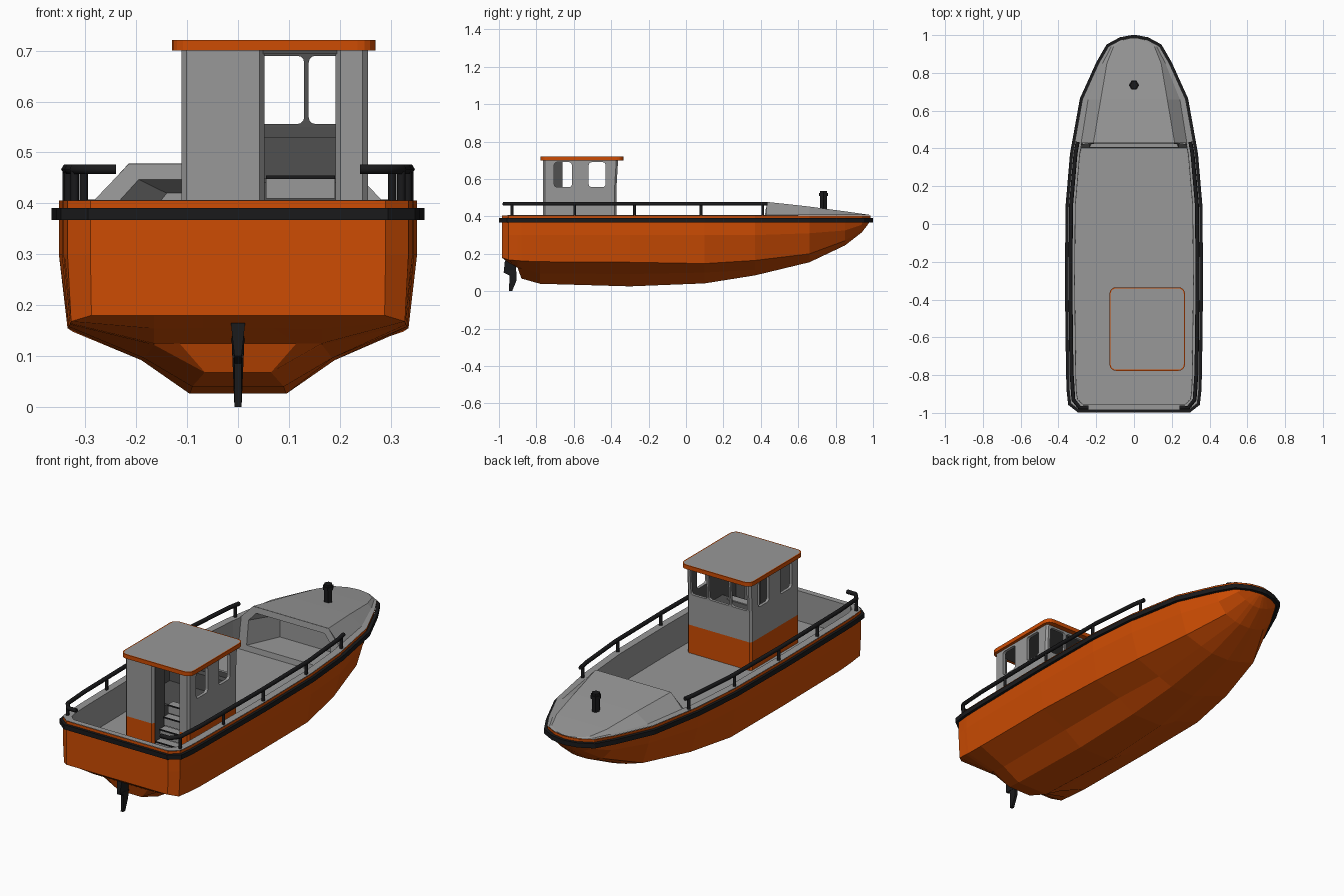
import bpy, bmesh, math
from mathutils import Vector

if "Cube" in bpy.data.objects:
    bpy.data.objects.remove(bpy.data.objects["Cube"])


def material(name, r, g, b):
    m = bpy.data.materials.new(name)
    m.diffuse_color = (r, g, b, 1)
    m.use_nodes = True
    m.node_tree.nodes["Principled BSDF"].inputs["Base Color"].default_value = m.diffuse_color
    return m


ORANGE = material("hull orange", 0.61, 0.072, 0.001)
GREY = material("deck grey", 0.315, 0.315, 0.315)
BLACK = material("rubber black", 0.010, 0.010, 0.011)
DARK = material("interior dark grey", 0.08, 0.08, 0.08)


def finish(name, bm, *mats):
    me = bpy.data.meshes.new(name)
    bm.to_mesh(me)
    bm.free()
    ob = bpy.data.objects.new(name, me)
    bpy.context.collection.objects.link(ob)
    for m in mats:
        me.materials.append(m)
    return ob


def loft(name, rings, mat, closed=True, caps=(), face_dir=None):
    """Skin rings of points; the last face is made to look along face_dir."""
    bm = bmesh.new()
    vs = [[bm.verts.new(p) for p in r] for r in rings]
    n = len(rings[0])
    for a, b in zip(vs, vs[1:]):
        for i in range(n if closed else n - 1):
            j = (i + 1) % n
            f = bm.faces.new((a[i], a[j], b[j], b[i]))
    for c in caps:
        f = bm.faces.new(vs[c])
    bmesh.ops.recalc_face_normals(bm, faces=bm.faces[:])
    bm.normal_update()
    if face_dir and f.normal.dot(Vector(face_dir)) < 0:
        bmesh.ops.reverse_faces(bm, faces=bm.faces[:])
    return finish(name, bm, mat)


def box(name, lo, hi, mat=None, bevel=0, axis=2, seg=1):
    bm = bmesh.new()
    bmesh.ops.create_cube(bm, size=1)
    for v in bm.verts:
        v.co = [lo[k] + (v.co[k] + 0.5) * (hi[k] - lo[k]) for k in range(3)]
    if bevel:
        es = [e for e in bm.edges if abs((e.verts[0].co - e.verts[1].co)[axis]) > 1e-5]
        bmesh.ops.bevel(bm, geom=es, offset=bevel, segments=seg, profile=0.5, affect='EDGES')
    return finish(name, bm, *([mat] if mat else []))


def mirrored(half):
    return half + [(-p[0],) + tuple(p[1:]) for p in reversed(half)]


# Hull stations: y, keel w/z, mid w/z, chine w/z, side z, sheer w
ST = [
    (-.985, .07, .18, .165, .18, .288, .18, .30, .29),
    (-.95, .07, .155, .165, .154, .328, .168, .30, .335),
    (-.90, .115, .125, .165, .125, .329, .164, .30, .341),
    (-.88, .065, .068, .165, .122, .33, .162, .30, .343),
    (-.78, .09, .040, .185, .096, .333, .158, .30, .346),
    (-.30, .095, .026, .19, .092, .335, .155, .30, .352),
    (.10, .09, .042, .18, .10, .325, .148, .30, .348),
    (.37, .07, .085, .15, .115, .285, .165, .30, .325),
    (.66, .05, .155, .12, .17, .215, .20, .31, .273),
    (.85, .03, .245, .06, .25, .12, .27, .325, .187),
    (.94, .02, .315, .04, .32, .07, .33, .355, .135),
    (.975, .01, .36, .02, .362, .035, .368, .38, .07),
    (.986, .003, .385, .005, .386, .008, .387, .39, .012),
]
TOP, DECK = .406, .252


def sheer(y):
    for a, b in zip(ST, ST[1:]):
        if y <= b[0]:
            return a[8] + (b[8] - a[8]) * (y - a[0]) / (b[0] - a[0])
    return ST[-1][8]


rings = []
for y, kw, kz, mw, mz, cw, cz, sz, w in ST:
    side = w if y < .5 else w - (TOP - sz) * .25 * min(1, w / .1)
    rings.append(mirrored([(w, y, TOP), (side, y, sz), (cw, y, cz), (mw, y, mz), (kw, y, kz)]))
loft("hull", rings, ORANGE, closed=False, caps=(-1, 0), face_dir=(0, -1, 0))

# Gunwale top, inner bulwark and working deck
outer = [(s[8], s[0]) for s in ST if s[0] < .5] + [(sheer(.6), .6)]
inner = [(w - .038, y) for w, y in outer]
inner[0] = (outer[0][0] - .02, -.955)
inner[1] = (outer[1][0] - .038, -.93)
tub = [mirrored([(w, y, TOP + .001) for w, y in outer]),
       mirrored([(w, y, TOP + .001) for w, y in inner]),
       mirrored([(w - .001 - .01 * (y > .5), y, DECK) for w, y in inner])]
loft("deck_and_bulwark", tub, GREY, caps=(-1,), face_dir=(0, 0, 1))

# Rubber fender all round the sheer
line = [Vector(p) for p in mirrored([(s[8], s[0]) for s in ST])]


def offset(d):
    out = []
    for i, p in enumerate(line):
        a = (p - line[i - 1]).normalized()
        b = (line[(i + 1) % len(line)] - p).normalized()
        na, nb = Vector((a.y, -a.x)), Vector((b.y, -b.x))
        m = (na + nb).normalized()
        out.append(p + m * d / max(.6, m.dot(na)))
    return out


loft("fender", [[(p.x, p.y, z) for p in offset(d)] for d, z in
                ((-.002, .367), (.014, .367), (.014, .391), (-.002, .391))], BLACK)

# Raised foredeck
rings = []
for y in (.43, .66, .85, .94, .975, .986):
    w = sheer(y)
    tz = TOP + .07 * (1 - ((y - .43) / .556) ** 1.15) + .002
    tw = min(.215 - (y - .43) * .17, w * .8)
    rings.append(mirrored([(w, y, TOP + .001), (w * .89, y, TOP + .002), (tw, y, tz)]))
rings = [[r[i] for r in rings] for i in range(6)]
loft("foredeck", rings, GREY, closed=False, face_dir=(0, 0, 1))


# Foredeck bulkhead with recessed locker
def lean(pts):
    return mirrored([(x, .402 + (z - DECK) * .13, z) for x, z in pts])


loft("foredeck_bulkhead",
     [lean([(.285, DECK), (.281, TOP + .002), (.215, .477)]),
      lean([(.235, .28), (.235, .403), (.195, .447)]),
      mirrored([(.16, .57, .28), (.16, .57, .395), (.14, .57, .42)])],
     GREY, caps=(-1,), face_dir=(0, -1, 0))

# Mooring post
for nm, r, lo, hi in (("mooring_post", .021, .43, .535), ("mooring_post_cap", .027, .508, .524)):
    loft(nm, [[(r * math.cos(k * math.pi / 3), .735 + r * math.sin(k * math.pi / 3), z)
               for k in range(6)] for z in (lo, hi)], BLACK, caps=(0, -1))


# Side rails and their posts
def tube(name, pts, r):
    cu = bpy.data.curves.new(name, 'CURVE')
    cu.dimensions = '3D'
    cu.bevel_depth, cu.bevel_resolution, cu.use_fill_caps = r, 1, True
    sp = cu.splines.new('POLY')
    sp.points.add(len(pts) - 1)
    for q, p in zip(sp.points, pts):
        q.co = (*p, 1)
    ob = bpy.data.objects.new(name, cu)
    bpy.context.collection.objects.link(ob)
    cu.materials.append(BLACK)
    bpy.ops.object.select_all(action='DESELECT')
    ob.select_set(True)
    bpy.context.view_layer.objects.active = ob
    bpy.ops.object.convert(target='MESH')


for s, side in ((1, "right"), (-1, "left")):
    path = [(s * .24, -.972, .467), (s * .288, -.972, .467), (s * .321, -.93, .467)]
    path += [(s * (sheer(y) - .015), y, .467) for y in (-.78, -.3, .1, .37, .435)]
    tube("rail_" + side, path, .0105)
    for y in (-.93, -.595, -.275, .08, .41):
        x = s * (.321 if y < -.9 else sheer(y) - .015)
        tube("rail_post_" + side, [(x, y, .40), (x, y, .467)], .0085)

# Rudder leg under the stern
leg = [(-.968, .165), (-.912, .165), (-.905, .06), (-.93, 0), (-.946, 0), (-.944, .085), (-.975, .1)]
loft("rudder", [[(x * (2 if z > .16 else 1), y, z) for y, z in leg] for x in (-.007, .007)],
     BLACK, caps=(0, -1))
box("rudder_collar", (-.011, -.965, .095), (.011, -.905, .105), BLACK)

# Wheelhouse walls, hollowed and cut; the doorway has splayed jambs
cabin = box("wheelhouse", (-.111, -.764, DECK), (.255, -.372, .70), GREY, .01)
cuts = [box("cut", (-.096, -.75, .2), (.239, -.386, .75)),
        loft("cut", [[(.036, y0, z), (.207, y0, z), (.190, y1, z), (.054, y1, z)]
                     for z in (.2, .75) for y0, y1 in ((-.772, -.748),)], GREY, caps=(0, -1))]
for a, b in ((-.705, -.61), (-.52, -.43)):
    cuts.append(box("cut", (-.2, a, .557), (.35, b, .69), None, .015, 0, 3))
for a, b in ((-.09, .003), (.012, .13), (.139, .232)):
    cuts.append(box("cut", (a, -.45, .556), (b, -.3, .69), None, .013, 1, 3))
bpy.context.view_layer.objects.active = cabin
for c in cuts:
    m = cabin.modifiers.new("cut", 'BOOLEAN')
    m.operation, m.solver, m.object = 'DIFFERENCE', 'EXACT', c
    bpy.ops.object.modifier_apply(modifier=m.name)
    bpy.data.objects.remove(c)
me = cabin.data
me.materials.clear()
for m in (GREY, ORANGE, DARK):
    me.materials.append(m)
bm = bmesh.new()
bm.from_mesh(me)
BAND = .397
for h in (BAND, .55):
    bmesh.ops.bisect_plane(bm, geom=bm.verts[:] + bm.edges[:] + bm.faces[:],
                           plane_co=(0, 0, h), plane_no=(0, 0, 1))
for f in bm.faces:
    c = f.calc_center_median()
    inside = -.097 < c.x < .24 and -.751 < c.y < -.385
    f.material_index = 2 if inside else 1 if c.z < BAND else 0
for v in bm.verts:  # windscreen leans forward
    if v.co.y > -.4 and v.co.z > .55:
        v.co.y += .009 * (v.co.z - .55) / .15
bm.to_mesh(me)
bm.free()

# Roof: grey top with an orange rim
roof = box("roof", (-.13, -.777, .70), (.27, -.335, .721), GREY, .035, 2, 4)
roof.data.materials.append(ORANGE)
bm = bmesh.new()
bm.from_mesh(roof.data)
bm.normal_update()
top = [f for f in bm.faces if f.normal.z > .9]
bmesh.ops.inset_region(bm, faces=top, thickness=.006)
for f in bm.faces:
    f.material_index = 0 if f in top else 1
bm.to_mesh(roof.data)
bm.free()

# Wheelhouse interior: ceiling, floor, console, partition beside the door
box("ceiling", (-.1, -.755, .694), (.245, -.38, .70), DARK)
box("wheelhouse_floor", (-.096, -.64, .44), (.239, -.386, .45), DARK)
box("console", (-.096, -.42, .45), (.239, -.386, .53), DARK)
box("partition", (.036, -.75, DECK), (.046, -.66, .694), DARK)

# Entry steps
for i in range(4):
    z, y = .305 + .05 * i, -.75 + .034 * i
    box("step", (.055, y, z - .045), (.191, y + .04, z), GREY)
    box("step_nosing", (.055, y - .004, z - .007), (.191, y, z), BLACK)
